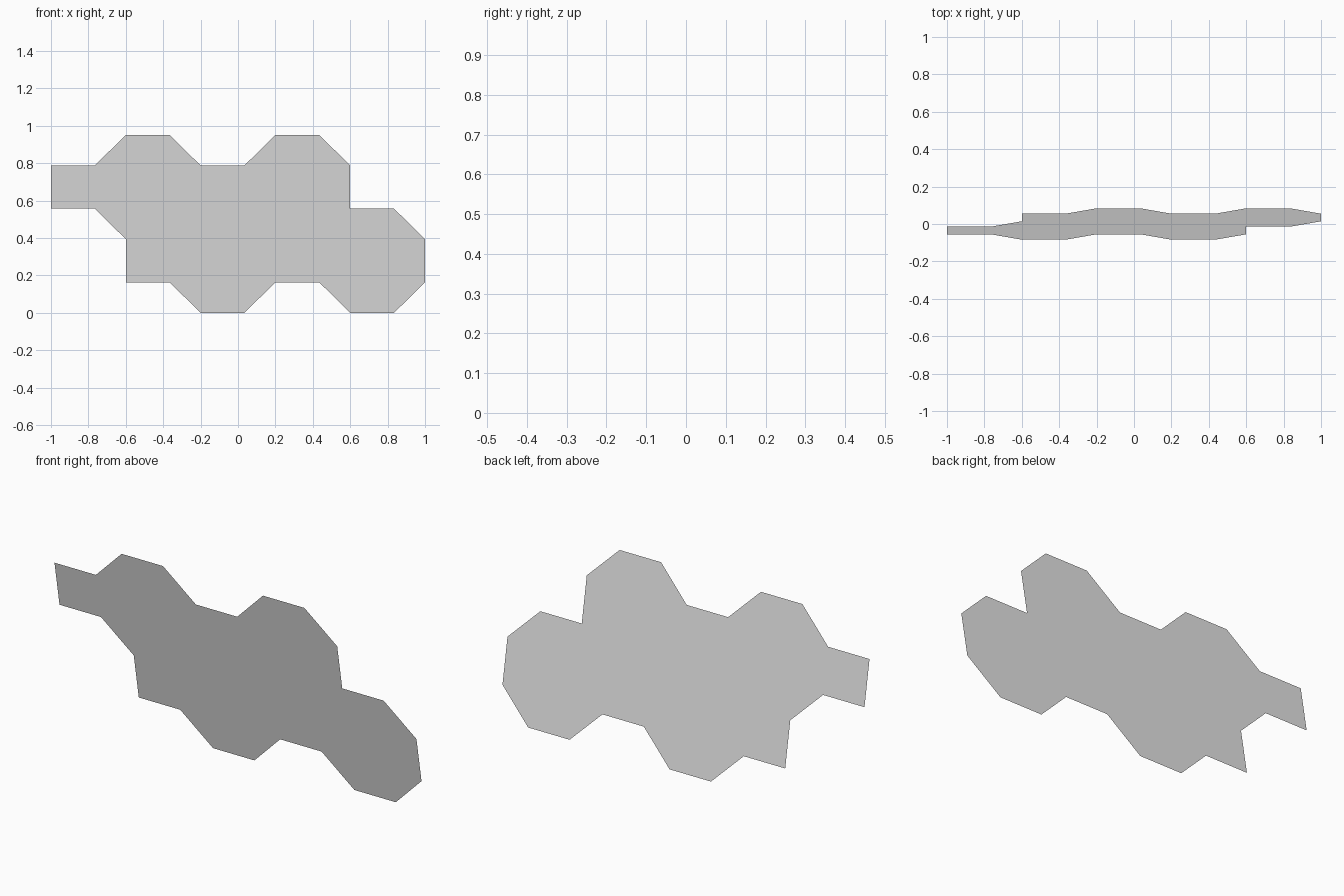
import bpy, bmesh, math

if "Cube" in bpy.data.objects:
    bpy.data.objects.remove(bpy.data.objects["Cube"])

TILT = math.radians(10)            # the sheet of tiles leans towards the front
A = 0.8 / (2 + 2 * math.tan(math.pi / 8))   # octagon centre to flat side
S = A * math.tan(math.pi / 8)      # half of one octagon side = half a square tile
HEIGHT = 0.4 + 2 * A               # in-plane height of both rows

grey = bpy.data.materials.new("tile_grey")
grey.diffuse_color = (0.8, 0.8, 0.8, 1)
grey.use_nodes = True
grey.node_tree.nodes["Principled BSDF"].inputs["Base Color"].default_value = grey.diffuse_color


def place(u, v):
    """Map a point on the flat sheet to the leaning plane."""
    return (u, (HEIGHT / 2 - v) * math.sin(TILT), v * math.cos(TILT))


def tile(name, u, v, sides, apothem, rings, fan=False):
    """Flat polygon tile made of concentric bands, with a plain or fanned centre."""
    bm = bmesh.new()
    radius = apothem / math.cos(math.pi / sides)
    loops = []
    for f in rings:
        loop = []
        for i in range(sides):
            t = (i + 0.5) * 2 * math.pi / sides
            loop.append(bm.verts.new(place(u + f * radius * math.cos(t),
                                           v + f * radius * math.sin(t))))
        loops.append(loop)
    # border bands
    for outer, inner in zip(loops, loops[1:]):
        for i in range(sides):
            j = (i + 1) % sides
            bm.faces.new((outer[i], outer[j], inner[j], inner[i]))
    # centre
    last = loops[-1]
    if fan:
        c = bm.verts.new(place(u, v))
        for i in range(sides):
            bm.faces.new((last[i], last[(i + 1) % sides], c))
    else:
        bm.faces.new(last)
    mesh = bpy.data.meshes.new(name)
    bm.to_mesh(mesh)
    bm.free()
    mesh.materials.append(grey)
    obj = bpy.data.objects.new(name, mesh)
    bpy.context.collection.objects.link(obj)


# Two staggered rows, each alternating square and octagon tiles
left = -1 + S
for row, (start, v) in enumerate(((left + 0.4, A), (left, A + 0.4))):
    label = ("lower", "upper")[row]
    for k in range(2):
        u = start + 0.8 * k
        tile(f"{label}_square_tile_{k + 1}", u, v, 4, S, (1,), fan=True)
        tile(f"{label}_octagon_tile_{k + 1}", u + 0.4, v, 8, A, (1, 0.87, 0.80, 0.72))
